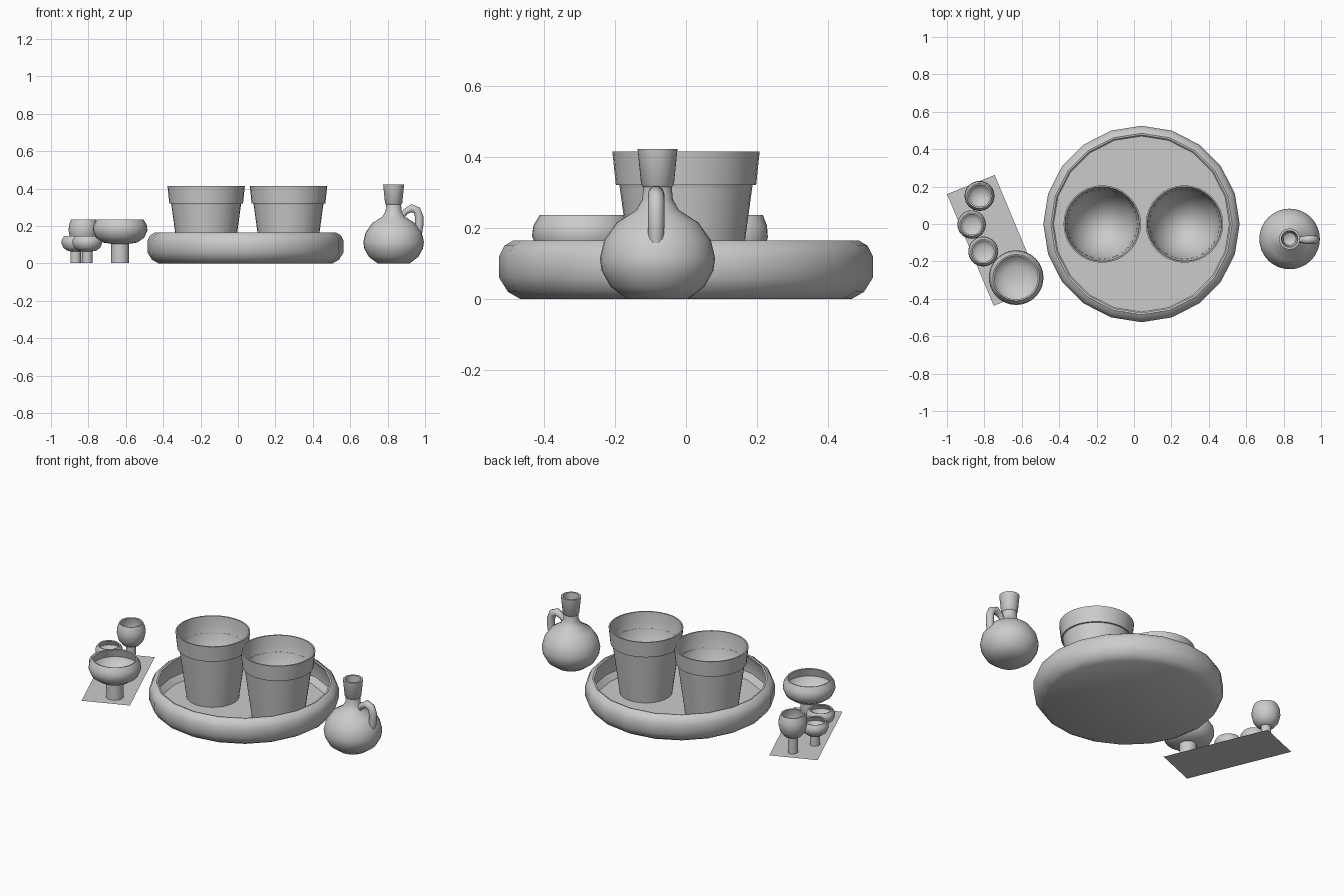
import bpy, bmesh, math
from mathutils import Vector

if "Cube" in bpy.data.objects:
    bpy.data.objects.remove(bpy.data.objects["Cube"])


def smooth(ob, angle=40):
    bpy.ops.object.select_all(action='DESELECT')
    bpy.context.view_layer.objects.active = ob
    ob.select_set(True)
    bpy.ops.object.shade_smooth_by_angle(angle=math.radians(angle))


def add(name, bm, loc=(0, 0, 0)):
    bmesh.ops.recalc_face_normals(bm, faces=bm.faces)
    me = bpy.data.meshes.new(name)
    bm.to_mesh(me)
    bm.free()
    ob = bpy.data.objects.new(name, me)
    ob.location = loc
    bpy.context.collection.objects.link(ob)
    return ob


def lathe(name, profile, x, y, sides=32):
    """Revolve a closed (radius, z) profile that starts and ends on the axis."""
    bm = bmesh.new()
    vs = [bm.verts.new((r, 0, z)) for r, z in profile]
    es = [bm.edges.new(p) for p in zip(vs, vs[1:])]
    bmesh.ops.spin(bm, geom=vs + es, cent=(0, 0, 0), axis=(0, 0, 1),
                   angle=2 * math.pi, steps=sides)
    bmesh.ops.remove_doubles(bm, verts=bm.verts, dist=0.0005)
    ob = add(name, bm, (x, y, 0))
    smooth(ob)
    return ob


def bowl(r, top, bottom, steps=6):
    """Rounded hollow running from the rim down to the axis."""
    pts = []
    for i in range(steps + 1):
        a = math.pi / 2 * i / steps
        pts.append((r * math.cos(a), top - (top - bottom) * math.sin(a)))
    pts[-1] = (0, bottom)
    return pts


# Round serving tray with a rolled wall
lathe("tray", [(0, 0), (0.465, 0), (0.50, 0.02), (0.525, 0.06), (0.525, 0.12),
               (0.51, 0.15), (0.485, 0.165), (0.475, 0.163), (0.498, 0.13),
               (0.498, 0.05), (0.47, 0.018), (0, 0.018)], 0.04, 0, 20)

# Two large pots with collar rims
for name, x in (("left_pot", -0.17), ("right_pot", 0.27)):
    lathe(name, [(0, 0.012), (0.145, 0.012), (0.187, 0.32), (0.197, 0.32),
                 (0.207, 0.415)] + bowl(0.199, 0.415, 0.12, 8), x, 0)

# Flask body with flared neck
FX, FY = 0.832, -0.08
lathe("flask", [(0, 0), (0.085, 0), (0.132, 0.035), (0.157, 0.08), (0.162, 0.115),
                (0.15, 0.165), (0.115, 0.215), (0.06, 0.25), (0.043, 0.28),
                (0.04, 0.315), (0.046, 0.322), (0.056, 0.422), (0.044, 0.422),
                (0.037, 0.32), (0.034, 0.28), (0, 0.26)], FX, FY)

# Curved handle of the flask
cu = bpy.data.curves.new("handle_path", 'CURVE')
cu.dimensions = '3D'
cu.bevel_depth = 0.023
cu.bevel_resolution = 3
cu.use_fill_caps = True
path = [(0.872, 0.245, 0.6), (0.895, 0.277, 0.75), (0.928, 0.296, 1), (0.957, 0.283, 1),
        (0.969, 0.25, 1), (0.969, 0.205, 1), (0.963, 0.16, 0.95)]
sp = cu.splines.new('POLY')
sp.points.add(len(path) - 1)
for p, (x, z, r) in zip(sp.points, path):
    p.co = (x, FY - 0.004, z, 1)
    p.radius = r
handle = bpy.data.objects.new("flask_handle", cu)
bpy.context.collection.objects.link(handle)
bpy.context.view_layer.objects.active = handle
handle.select_set(True)
bpy.ops.object.convert(target='MESH')
smooth(bpy.context.view_layer.objects.active, 50)

# Flat mat under the goblets
bm = bmesh.new()
a, b, c = Vector((-1.0, 0.16, 0)), Vector((-0.745, 0.262, 0)), Vector((-0.75, -0.437, 0))
bm.faces.new([bm.verts.new(v) for v in (a, c, b + c - a, b)])
add("mat", bm, (0, 0, 0.002))


# Goblets: stem, rounded bowl, hollow inside
def goblet(name, x, y, top, base, r, rim, stem):
    h = top - base
    inner = rim - 0.008
    lathe(name, [(0, 0.002), (stem, 0.002), (stem, base), (r * 0.62, base + h * 0.05),
                 (r * 0.88, base + h * 0.25), (r, base + h * 0.55),
                 (r * 0.97, base + h * 0.78), (rim, top), (inner, top - 0.002),
                 (r * 0.88, base + h * 0.62), (r * 0.76, base + h * 0.36),
                 (r * 0.45, base + h * 0.2), (0, base + h * 0.15)], x, y)


goblet("large_goblet", -0.63, -0.287, 0.236, 0.105, 0.146, 0.124, 0.048)
goblet("tall_goblet", -0.826, 0.15, 0.236, 0.10, 0.08, 0.066, 0.028)
goblet("middle_goblet", -0.868, -0.003, 0.146, 0.065, 0.076, 0.062, 0.028)
goblet("front_goblet", -0.806, -0.147, 0.146, 0.065, 0.08, 0.065, 0.028)
